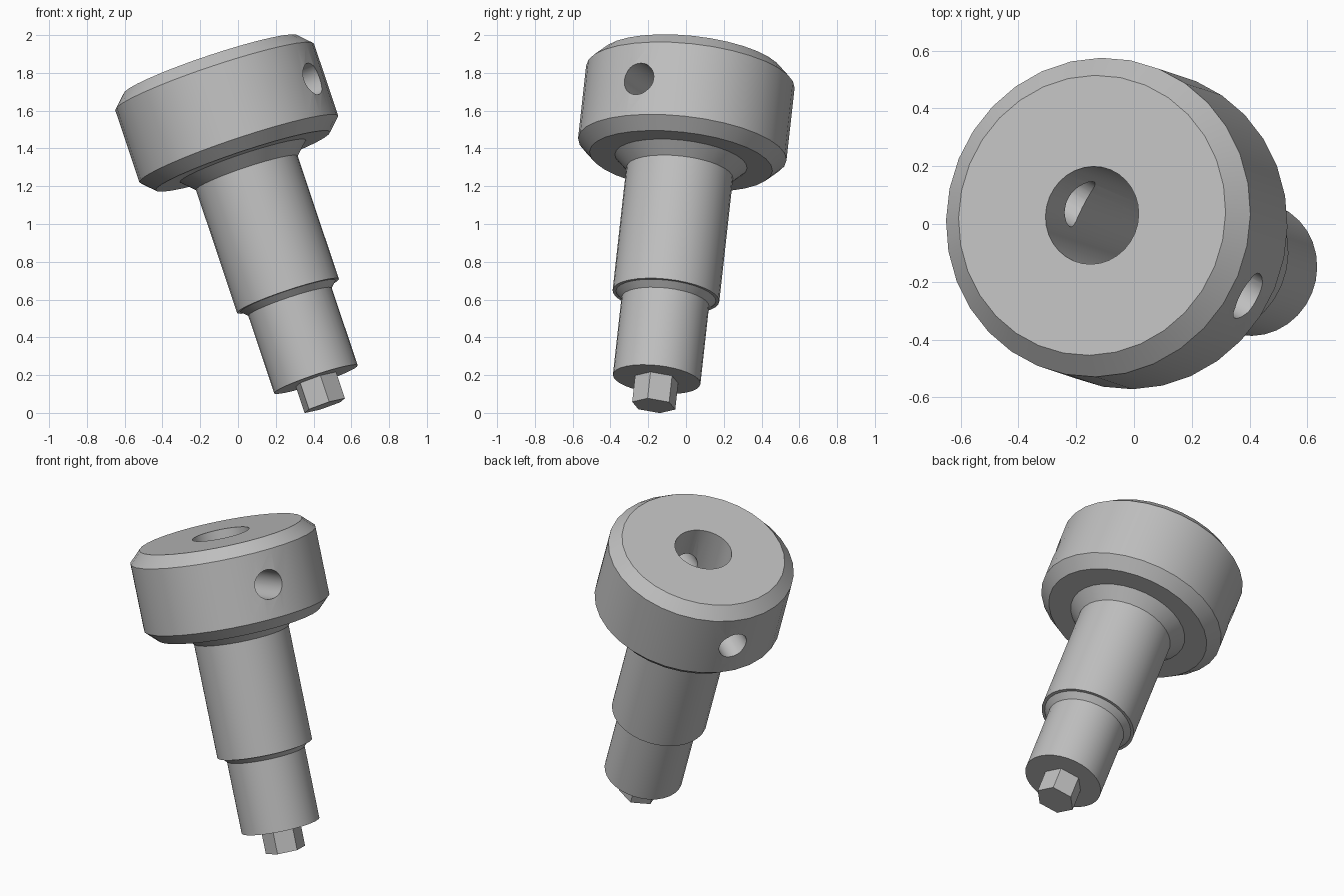
import bpy, bmesh, math
from mathutils import Matrix, Vector

if "Cube" in bpy.data.objects:
    bpy.data.objects.remove(bpy.data.objects["Cube"], do_unlink=True)

# Tilted frame: local z runs up the tool, origin at the centre of the top face
UP = Vector((-0.316, 0.105, 0.943)).normalized()
TOP = Vector((-0.145, 0.03, 1.842))
FRAME = Matrix.Translation(TOP) @ Vector((0, 0, 1)).rotation_difference(UP).to_matrix().to_4x4()

steel = bpy.data.materials.new("grey_steel")
steel.use_nodes = True
GREY = (0.52, 0.52, 0.52, 1)
steel.diffuse_color = GREY
steel.node_tree.nodes["Principled BSDF"].inputs["Base Color"].default_value = GREY


def add_object(name, bm, matrix):
    bmesh.ops.recalc_face_normals(bm, faces=bm.faces)
    mesh = bpy.data.meshes.new(name)
    bm.to_mesh(mesh)
    bm.free()
    mesh.materials.append(steel)
    obj = bpy.data.objects.new(name, mesh)
    bpy.context.collection.objects.link(obj)
    obj.matrix_world = matrix
    return obj


def lathe(name, profile, steps=32):
    """Spin (radius, depth below top) points around the tool axis."""
    bm = bmesh.new()
    verts = [bm.verts.new((r, 0, -t)) for r, t in profile]
    edges = [bm.edges.new(pair) for pair in zip(verts, verts[1:])]
    bmesh.ops.spin(bm, geom=verts + edges, axis=(0, 0, 1), cent=(0, 0, 0),
                   angle=2 * math.pi, steps=steps)
    bmesh.ops.remove_doubles(bm, verts=bm.verts, dist=1e-4)
    return add_object(name, bm, FRAME)


def cylinder(name, radius, depth, sides, matrix):
    bm = bmesh.new()
    bmesh.ops.create_cone(bm, cap_ends=True, segments=sides, radius1=radius,
                          radius2=radius, depth=depth)
    return add_object(name, bm, matrix)


# Body: bored, chamfered head, flared neck, stepped shaft
body = lathe("stepped_body", [
    (0, 1.3), (0.17, 1.3), (0.17, 0),                  # blind bore
    (0.487, 0), (0.555, 0.067),                        # head
    (0.555, 0.473), (0.487, 0.54),
    (0.352, 0.54), (0.284, 0.606),                     # neck
    (0.284, 1.297), (0.266, 1.297), (0.233, 1.33),     # step
    (0.233, 1.765), (0, 1.765),                        # tip
])

# Cross hole right through the head
across = Vector((0.826, -0.458, 0.327))
across = (across - UP * across.dot(UP)).normalized()
cutter = cylinder("cross_hole_cutter", 0.088, 1.4, 32,
                  Matrix.Translation(TOP - UP * 0.27)
                  @ across.to_track_quat('Z', 'Y').to_matrix().to_4x4())
cutter.hide_render = True
cut = body.modifiers.new("cross_hole", 'BOOLEAN')
cut.operation = 'DIFFERENCE'
cut.solver = 'EXACT'
cut.object = cutter
bpy.context.view_layer.update()
bpy.context.view_layer.objects.active = body
body.select_set(True)
bpy.ops.object.modifier_apply(modifier=cut.name)
bpy.data.objects.remove(cutter, do_unlink=True)
bpy.ops.object.shade_smooth_by_angle(angle=math.radians(30))

# Flat-sided hexagonal drive at the lower end
cylinder("hex_drive", 0.118, 0.15, 6,
         FRAME @ Matrix.Translation((0, 0, -1.838))
         @ Matrix.Rotation(math.radians(43 - 30), 4, 'Z'))
